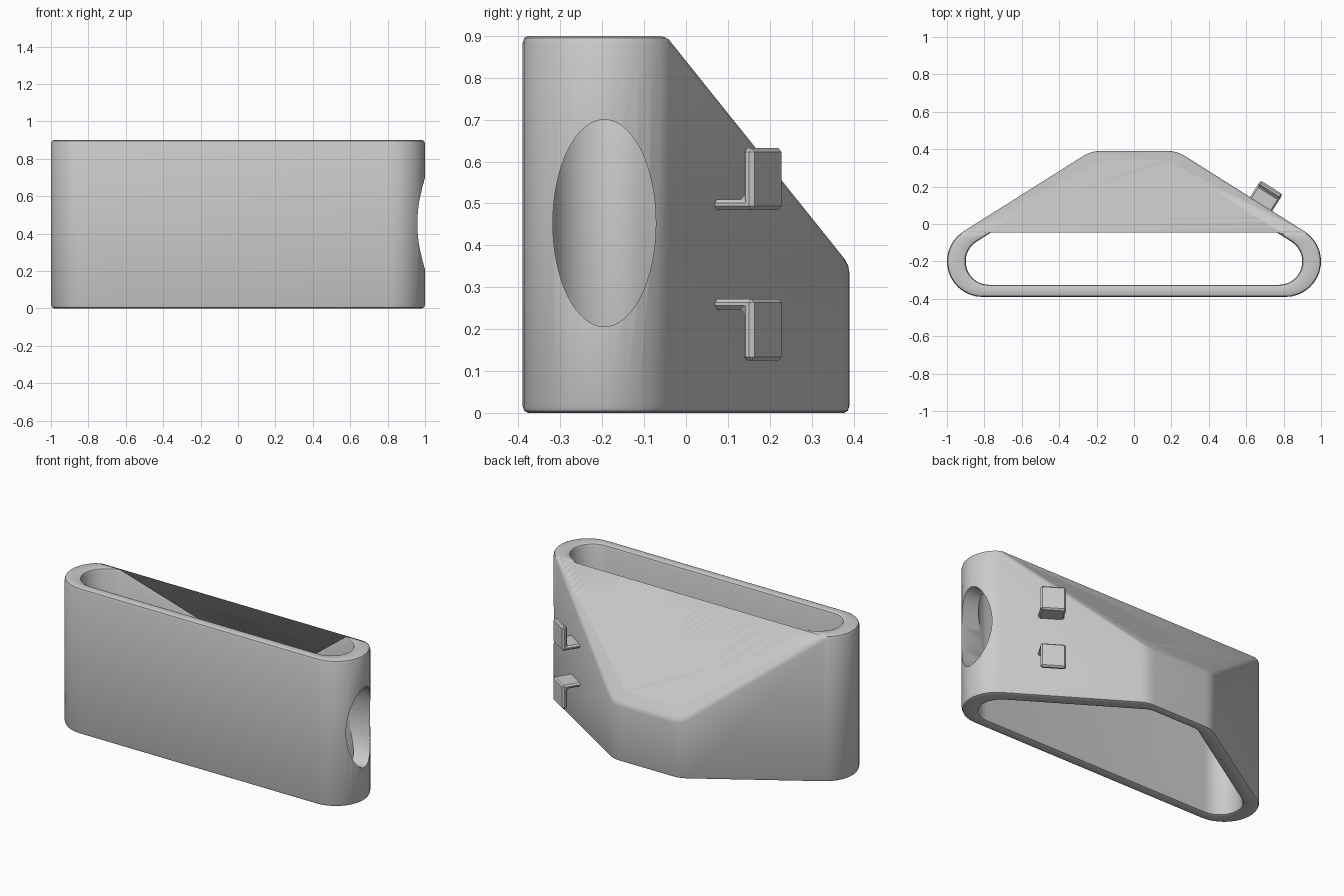
import bpy
import bmesh
from math import sin, cos, tan, pi, radians
from mathutils import Vector, Matrix

cube = bpy.data.objects.get("Cube")
if cube:
    bpy.data.objects.remove(cube, do_unlink=True)

HEIGHT = 0.9
SLOPE = radians(57.8)                       # direction the angled walls face
OUT = Vector((cos(SLOPE), sin(SLOPE), 0))
ALONG = Vector((sin(SLOPE), -cos(SLOPE), 0))

grey = bpy.data.materials.new("plain grey")
grey.use_nodes = True
grey.diffuse_color = (0.6, 0.6, 0.6, 1)
grey.node_tree.nodes["Principled BSDF"].inputs["Base Color"].default_value = (0.6, 0.6, 0.6, 1)


def make_object(name, bm):
    bmesh.ops.recalc_face_normals(bm, faces=bm.faces)
    mesh = bpy.data.meshes.new(name)
    bm.to_mesh(mesh)
    bm.free()
    mesh.materials.append(grey)
    obj = bpy.data.objects.new(name, mesh)
    bpy.context.collection.objects.link(obj)
    return obj


def finish(obj):
    """Apply the modifiers and smooth the curved walls."""
    bpy.ops.object.select_all(action='DESELECT')
    obj.select_set(True)
    bpy.context.view_layer.objects.active = obj
    for mod in list(obj.modifiers):
        bpy.ops.object.modifier_apply(modifier=mod.name)
    bpy.ops.object.shade_smooth_by_angle(angle=radians(28))


def add_bevel(obj, width, segments, clamp):
    mod = obj.modifiers.new("Rounded edges", 'BEVEL')
    mod.width = width
    mod.segments = segments
    mod.limit_method = 'ANGLE'
    mod.angle_limit = radians(25)
    mod.use_clamp_overlap = clamp


def arc(cx, cy, r, start, end, steps):
    angles = [start + (end - start) * i / steps for i in range(steps + 1)]
    return [(cx + r * cos(a), cy + r * sin(a)) for a in angles]


def outline(cx, cy, r, back, fillet):
    """Rounded ends, straight front, angled sides and a short flat back."""
    corner = (OUT.x * cx + OUT.y * cy + r - OUT.y * back) / OUT.x
    inset = fillet * tan((pi / 2 - SLOPE) / 2)
    half = arc(cx, cy, r, -pi / 2, SLOPE, 14)
    half += arc(corner - inset, back - fillet, fillet, SLOPE, pi / 2, 5)
    return half + [(-x, y) for x, y in reversed(half)]


# Ring-shaped body: two outlines joined into a wall
bm = bmesh.new()
loops = []
for points in (outline(0.81, -0.2, 0.19, 0.39, 0.16),
               outline(0.775, -0.2, 0.125, 0.333, 0.1)):
    for z in (0, HEIGHT):
        loops.append([bm.verts.new((x, y, z)) for x, y in points])
outer_low, outer_high, inner_low, inner_high = loops
for a, b in ((outer_low, outer_high), (outer_high, inner_high),
             (inner_high, inner_low), (inner_low, outer_low)):
    for i in range(len(a)):
        j = (i + 1) % len(a)
        bm.faces.new((a[i], a[j], b[j], b[i]))

# Slanted cut down to the low back wall
cut = bmesh.ops.bisect_plane(
    bm, geom=bm.verts[:] + bm.edges[:] + bm.faces[:],
    plane_co=(0, -0.048, HEIGHT), plane_no=(0, 0.78, 0.625), clear_outer=True)
bmesh.ops.holes_fill(bm, edges=[e for e in bm.edges if e.is_boundary], sides=0)
body = make_object("holder_body", bm)
add_bevel(body, 0.016, 2, False)

# Oval opening through the left rounded end
bm = bmesh.new()
bmesh.ops.create_cone(bm, cap_ends=True, segments=64, radius1=1, radius2=1, depth=0.5,
                      matrix=Matrix.Translation((1, -0.195, 0.453))
                      @ Matrix.Diagonal((1, 0.123, 0.247, 1))
                      @ Matrix.Rotation(pi / 2, 4, 'Y'))
cutter = make_object("opening_cutter", bm)
cutter.hide_render = True
opening = body.modifiers.new("Opening", 'BOOLEAN')
opening.operation = 'DIFFERENCE'
opening.solver = 'EXACT'
opening.object = cutter
finish(body)
bpy.data.objects.remove(cutter, do_unlink=True)

# Two L-shaped cable hooks on the left angled wall
ROOT = Vector((0.68, 0.107, 0))
for name, z, up in (("upper_hook", 0.485, 1), ("lower_hook", 0.272, -1)):
    profile = [(-0.03, 0), (0.105, 0), (0.105, 0.147),
               (0.076, 0.147), (0.076, 0.025), (-0.03, 0.025)]
    bm = bmesh.new()
    verts = [bm.verts.new(ROOT + OUT * d - ALONG * 0.07 + Vector((0, 0, z + up * h)))
             for d, h in profile]
    face = bm.faces.new(verts)
    side = bmesh.ops.extrude_face_region(bm, geom=[face])["geom"]
    bmesh.ops.translate(bm, vec=ALONG * 0.14,
                        verts=[v for v in side if isinstance(v, bmesh.types.BMVert)])
    hook = make_object(name, bm)
    add_bevel(hook, 0.009, 1, True)
    finish(hook)
